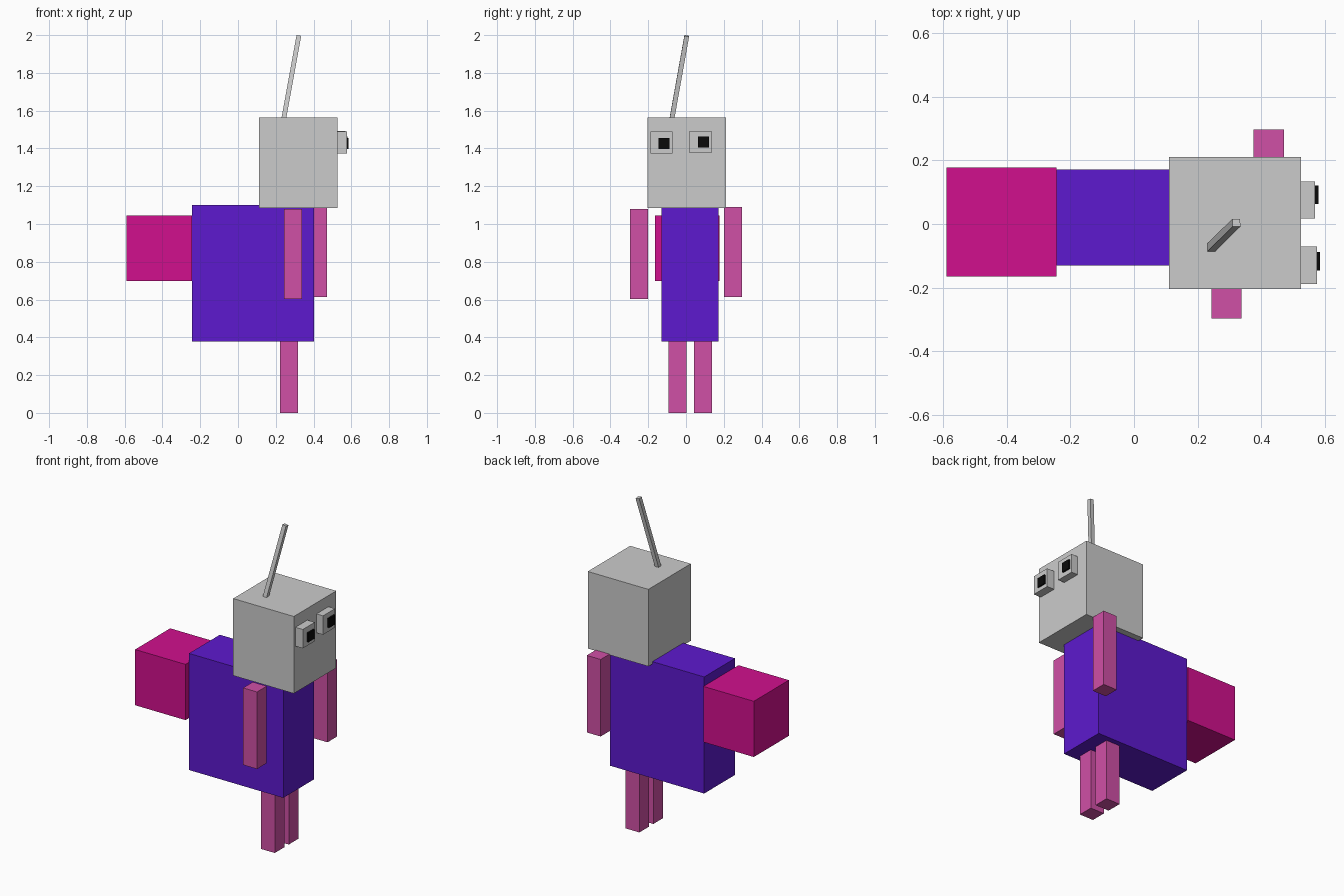
import bpy
from math import radians
from mathutils import Euler, Vector

if "Cube" in bpy.data.objects:
    bpy.data.objects.remove(bpy.data.objects["Cube"])


def material(name, r, g, b):
    m = bpy.data.materials.new(name)
    m.diffuse_color = (r, g, b, 1)
    m.use_nodes = True
    m.node_tree.nodes["Principled BSDF"].inputs["Base Color"].default_value = m.diffuse_color
    return m


violet = material("violet", 0.11, 0.01, 0.62)
magenta = material("magenta", 0.64, 0.005, 0.27)
pink = material("pink", 0.63, 0.08, 0.38)
black = material("black", 0.003, 0.003, 0.003)


def block(name, center, size, mat=None, rotation=(0, 0, 0)):
    bpy.ops.mesh.primitive_cube_add(size=1, location=center, rotation=rotation)
    ob = bpy.context.object
    ob.name = name
    ob.scale = size
    if mat:
        ob.data.materials.append(mat)
    return ob


# Torso, rump and head
block("body", (0.079, 0.02, 0.739), (0.646, 0.302, 0.722), violet)
block("rump", (-0.417, 0.007, 0.872), (0.345, 0.343, 0.345), magenta)
block("head", (0.318, 0.003, 1.324), (0.415, 0.415, 0.477))

# Arms and legs share one limb size; legs run up into the body
limb = (0.095, 0.095, 0.477)
for name, center in {
    "right_arm": (0.291, -0.250, 0.842),
    "left_arm": (0.424, 0.250, 0.852),
    "right_leg": (0.270, -0.046, 0.2385),
    "left_leg": (0.270, 0.091, 0.2385),
}.items():
    block(name, center, limb, pink)

# Eyes and pupils, cubes partly sunk into the head
eye, pupil = 0.117, 0.058
for side, eye_front, eye_y, eye_z, pupil_front, pupil_y, pupil_z in (
    ("right", 0.576, -0.130, 1.431, 0.585, -0.117, 1.425),
    ("left", 0.570, 0.076, 1.435, 0.581, 0.092, 1.433),
):
    block(side + "_eye", (eye_front - eye / 2, eye_y, eye_z), (eye,) * 3)
    block(side + "_pupil", (pupil_front - pupil / 2, pupil_y, pupil_z), (pupil,) * 3, black)

# Tilted antenna, hung from its tip and sunk slightly into the head
tilt = Euler((radians(-10), radians(10.3), 0))
length = 0.477
axis = tilt.to_matrix() @ Vector((0, 0, 1))
tip = Vector((0.322, 0.004, 1.996))
block("antenna", tip - axis * length / 2, (0.025, 0.025, length), rotation=tilt)
